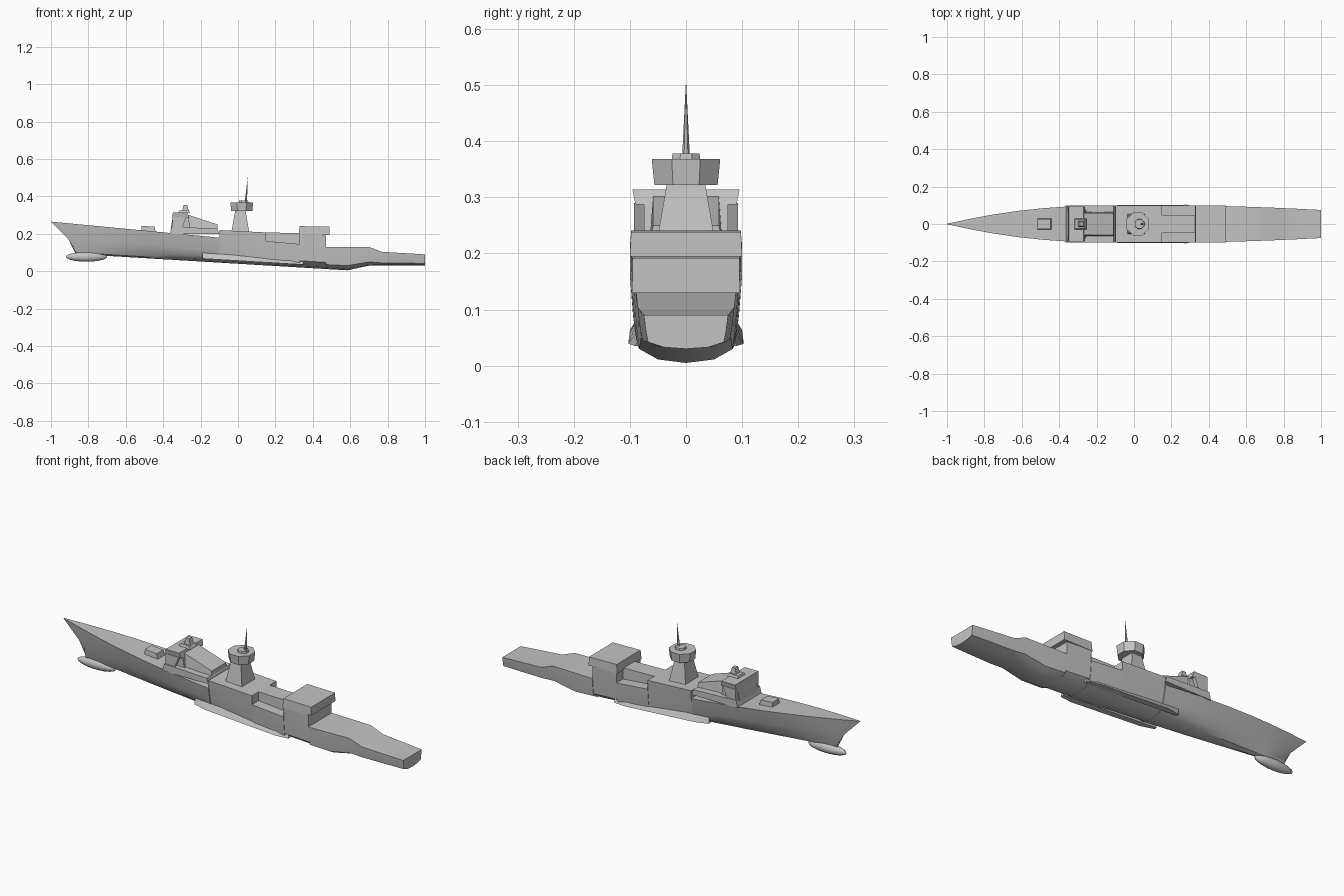
import bpy, bmesh, math

if "Cube" in bpy.data.objects:
    bpy.data.objects.remove(bpy.data.objects["Cube"])

# One painted steel colour
colour = (.55, .55, .55, 1)
steel = bpy.data.materials.new("ship grey")
steel.use_nodes = True
steel.diffuse_color = colour
steel.node_tree.nodes["Principled BSDF"].inputs["Base Color"].default_value = colour


def finish(name, bm):
    bmesh.ops.recalc_face_normals(bm, faces=bm.faces)
    mesh = bpy.data.meshes.new(name)
    bm.to_mesh(mesh)
    bm.free()
    mesh.materials.append(steel)
    part = bpy.data.objects.new(name, mesh)
    bpy.context.collection.objects.link(part)
    bpy.ops.object.select_all(action='DESELECT')
    part.select_set(True)
    bpy.context.view_layer.objects.active = part
    bpy.ops.object.shade_smooth_by_angle(angle=math.radians(32))


def loft(name, rings):
    """Skin closed rings of equal length and cap both ends."""
    bm = bmesh.new()
    rows = [[bm.verts.new(point) for point in ring] for ring in rings]
    count = len(rows[0])
    for near, far in zip(rows, rows[1:]):
        for i in range(count):
            j = (i + 1) % count
            bm.faces.new((near[i], near[j], far[j], far[i]))
    bm.faces.new(rows[0])
    bm.faces.new(rows[-1])
    finish(name, bm)


def block(name, front, back, bottom, top, width, narrow=1, rake=0, back_rake=0, drop=0, y=0):
    """Deck block: the top may be narrowed, raked at either end and dropped aft."""
    low, high = width / 2, width * narrow / 2
    base = [(front, y - low, bottom), (front, y + low, bottom),
            (back, y + low, bottom), (back, y - low, bottom)]
    fore, aft = front + rake, back - back_rake
    roof = [(fore, y - high, top), (fore, y + high, top),
            (aft, y + high, top - drop), (aft, y - high, top - drop)]
    loft(name, [base, roof])


def turned(name, sides, rings):
    """Upright faceted solid through (x, height, radius) rings."""
    angles = [math.tau * (i + .5) / sides for i in range(sides)]
    loft(name, [[(x + radius * math.cos(a), radius * math.sin(a), z) for a in angles]
                for x, z, radius in rings])


# Hull lines as rules along the length
def keel_height(x):
    return .04 - .06 * x if x < .6 else .03


def half_beam(x):
    if x < -.1:
        return .1 * (1 - ((-x - .1) / .9) ** 2.2)
    return .1 - .025 * max(0, (x - .1) / .9) ** 2


def forecastle(x):
    return .17 - .095 * x


def main_deck(x):
    return .215 - .05 * x


def recess_deck(x):
    return .175 - .09 * x


def quarter_deck(x):
    return .13


def stern_deck(x):
    return .15 - .06 * x


def section(x, deck):
    top, keel, beam = deck(x), keel_height(x), half_beam(x)
    depth = top - keel
    bilge = beam * min(.9, .8 + .5 * x)
    half = [(beam, top), ((beam + bilge) / 2, top - depth / 2),
            (bilge, keel + depth / 5), (bilge * .6, keel + depth / 20)]
    port = [(x, y, z) for y, z in half]
    starboard = [(x, -y, z) for y, z in reversed(half)]
    return port + [(x, 0, keel)] + starboard


def raked(point, head, foot, stem_x):
    """Place a point of the narrow bow section on the curved stem."""
    x, y, z = point
    height = (z - foot) / (head - foot)
    return (stem_x - (1 + stem_x) * height ** 1.6, y / 20, z)


# Hull with stepped decks and a raked, curved stem
entry = -.87
bow = section(entry, forecastle)
lift = forecastle(-1) - forecastle(entry)
stem = [(x, y, z + lift if z == forecastle(entry) else z) for x, y, z in bow]
rings = [[raked(p, forecastle(-1), keel_height(entry), entry) for p in stem]]
steps = [entry, -.1, .15, .33, .47, .7, 1]
decks = [forecastle, main_deck, recess_deck, main_deck, quarter_deck, stern_deck]
for start, end, deck in zip(steps, steps[1:], decks):
    start += .07 if deck is stern_deck else 0
    pieces = max(1, round((end - start) / .12))
    rings += [section(start + (end - start) * i / pieces, deck) for i in range(pieces + 1)]
loft("hull", rings)

# Bulb below the bow
bm = bmesh.new()
bmesh.ops.create_uvsphere(bm, u_segments=16, v_segments=10, radius=1)
bmesh.ops.scale(bm, verts=bm.verts, vec=(.11, .024, .026))
bmesh.ops.translate(bm, verts=bm.verts, vec=(-.81, 0, .077))
finish("bow_bulb", bm)

# Parts repeated on both sides: bilge keels and bridge wing supports
for label, side in (("left", 1), ("right", -1)):
    fin = []
    for x, reach in ((-.19, .085), (-.12, .1), (.28, .103), (.35, .09)):
        z = keel_height(x) + .016
        fin.append([(x, side * .08, z + .03), (x, side * reach, z), (x, side * .07, z)])
    loft("bilge_keel_" + label, fin)
    block("wing_support_" + label, front=-.35, back=-.3, bottom=.23, top=.29,
          width=.02, back_rake=-.025, y=side * .083)

# Forward gun house
block("gun_house", front=-.515, back=-.437, bottom=.2, top=.243, width=.06,
      narrow=.9, back_rake=.01, drop=.005)

# Bridge with overhanging wings, and the director on its roof
block("bridge_base", front=-.365, back=-.1, bottom=.2, top=.238, width=.196,
      rake=.01, back_rake=.01, drop=.01)
block("bridge_tower", front=-.36, back=-.255, bottom=.225, top=.295, width=.15,
      rake=.012, back_rake=.01)
block("bridge_wings", front=-.352, back=-.262, bottom=.287, top=.314, width=.18,
      narrow=1.06, rake=.004, back_rake=.008)
block("sloped_deckhouse", front=-.27, back=-.11, bottom=.22, top=.303, width=.13,
      narrow=.9, drop=.053)
block("director_base", front=-.32, back=-.255, bottom=.31, top=.325, width=.06,
      narrow=.8, rake=.005, back_rake=.01)
block("director", front=-.3, back=-.262, bottom=.32, top=.355, width=.032,
      narrow=.75, rake=.01, back_rake=.01)

# Mast tower, radar drum and spire
block("mast_tower", front=-.035, back=.06, bottom=.21, top=.325, width=.108,
      narrow=.63, rake=.02, back_rake=.02)
turned("radar_drum", sides=8, rings=[(.02, .322, .061), (.02, .368, .066)])
turned("radar_cap", sides=8, rings=[(.03, .365, .028), (.03, .378, .026)])
turned("spire", sides=6, rings=[(.042, .37, .007), (.052, .5, .0005)])

# Midship deckhouse between the side recesses, and the hangar behind it
block("midship_deckhouse", front=.13, back=.34, bottom=.14, top=.208, width=.09, drop=.005)
block("hangar", front=.325, back=.488, bottom=.195, top=.241, width=.2, narrow=.98,
      rake=.004, drop=.003)
